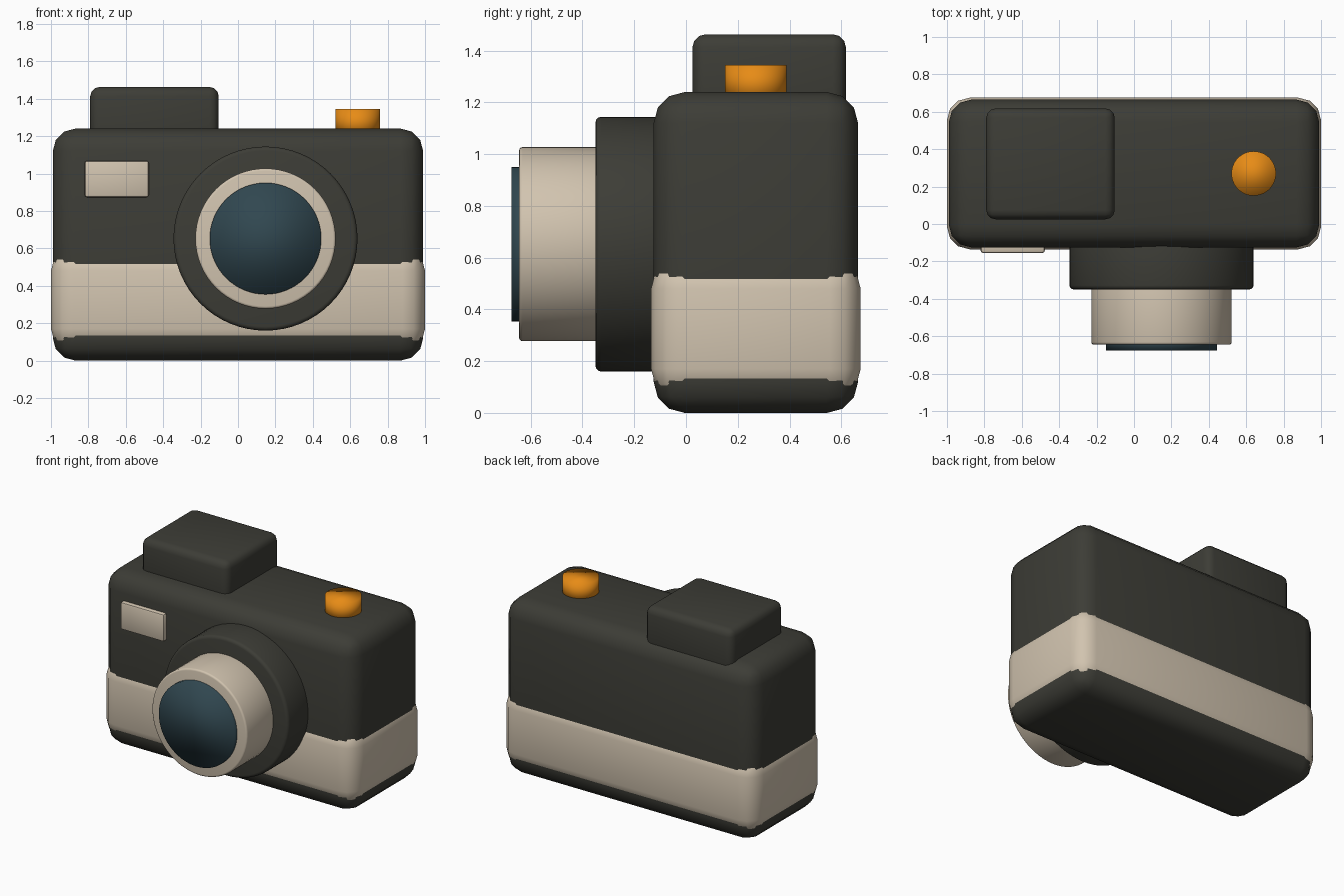
import bpy
import math

if "Cube" in bpy.data.objects:
    bpy.data.objects.remove(bpy.data.objects["Cube"])


def material(name, rgb):
    m = bpy.data.materials.new(name)
    m.diffuse_color = (*rgb, 1)
    m.use_nodes = True
    m.node_tree.nodes["Principled BSDF"].inputs["Base Color"].default_value = m.diffuse_color
    return m


charcoal = material("charcoal", (0.046, 0.046, 0.037))
beige = material("beige", (0.64, 0.55, 0.43))
orange = material("orange", (0.80, 0.26, 0.008))
glass = material("dark_glass", (0.03, 0.063, 0.08))


def finish(name, mat, bevel, segments, angle):
    ob = bpy.context.object
    ob.name = name
    ob.data.materials.append(mat)
    if bevel:
        mod = ob.modifiers.new("Bevel", "BEVEL")
        mod.width = bevel
        mod.segments = segments
        mod.limit_method = 'ANGLE'
        mod.angle_limit = math.radians(40)
        bpy.ops.object.modifier_apply(modifier=mod.name)
    if angle:
        bpy.ops.object.shade_smooth_by_angle(angle=math.radians(angle))
    else:
        bpy.ops.object.shade_smooth()
    return ob


def box(name, lo, hi, mat, bevel, segments=3):
    bpy.ops.mesh.primitive_cube_add(
        size=1, location=[(a + b) / 2 for a, b in zip(lo, hi)])
    bpy.context.object.scale = [b - a for a, b in zip(lo, hi)]
    bpy.ops.object.transform_apply(location=False, rotation=False, scale=True)
    return finish(name, mat, bevel, segments, 40)


def lens_disc(name, r, y0, y1, mat, bevel=0, angle=40):
    bpy.ops.mesh.primitive_cylinder_add(
        vertices=64, radius=r, depth=y1 - y0,
        location=(0.147, (y0 + y1) / 2, 0.652), rotation=(math.pi / 2, 0, 0))
    return finish(name, mat, bevel, 3, angle)


# Body, wrap-around grip band, viewfinder housing and front window
box("camera_body", (-0.99, -0.125, 0), (0.99, 0.665, 1.24), charcoal, 0.12)
box("grip_band", (-1, -0.135, 0.05), (1, 0.675, 0.60), beige, 0.12)
box("viewfinder_housing", (-0.79, 0.025, 1.1), (-0.103, 0.618, 1.463), charcoal, 0.05)
box("front_window", (-0.82, -0.155, 0.873), (-0.477, -0.08, 1.068), beige, 0.013, 2)

# Lens assembly
lens_disc("lens_mount", 0.492, -0.35, -0.05, charcoal, 0.022)
lens_disc("lens_barrel", 0.375, -0.645, -0.30, beige, 0.013)
lens_disc("lens_glass", 0.298, -0.675, -0.60, glass, angle=0)

# Shutter button
bpy.ops.mesh.primitive_cylinder_add(vertices=48, radius=0.119, depth=0.145,
                                    location=(0.64, 0.27, 1.2725))
finish("shutter_button", orange, 0, 1, 0)
